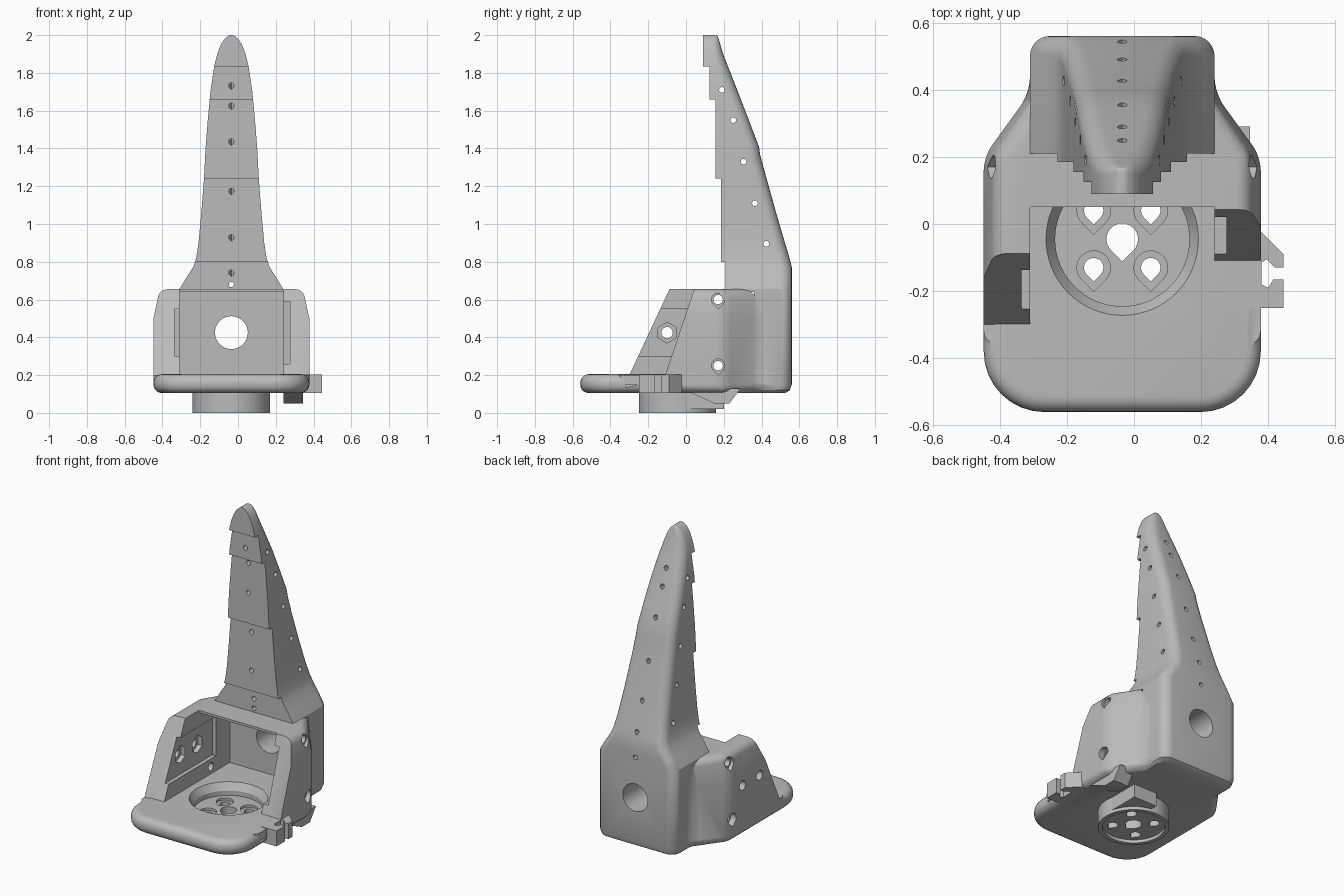
import bpy, bmesh
from math import cos, sin, pi, radians
from mathutils import Vector, Matrix

cube = bpy.data.objects.get("Cube")
if cube:
    bpy.data.objects.remove(cube, do_unlink=True)

CX = -0.035          # middle of the body
grey = bpy.data.materials.new("plain_grey")
grey.use_nodes = True
grey.diffuse_color = (0.5, 0.5, 0.5, 1)
grey.node_tree.nodes["Principled BSDF"].inputs["Base Color"].default_value = (0.5, 0.5, 0.5, 1)


def loft(name, rings):
    """Solid skinned through rings of equal point count."""
    bm = bmesh.new()
    rows = [[bm.verts.new(p) for p in ring] for ring in rings]
    n = len(rows[0])
    for a, b in zip(rows, rows[1:]):
        for i in range(n):
            bm.faces.new((a[i], a[(i + 1) % n], b[(i + 1) % n], b[i]))
    bm.faces.new(rows[0])
    bm.faces.new(rows[-1])
    bmesh.ops.recalc_face_normals(bm, faces=bm.faces)
    mesh = bpy.data.meshes.new(name)
    bm.to_mesh(mesh)
    bm.free()
    mesh.materials.append(grey)
    ob = bpy.data.objects.new(name, mesh)
    bpy.context.scene.collection.objects.link(ob)
    return ob


def prism(name, pts, a, b, axis="z"):
    place = {"x": lambda u, v, w: (w, u, v), "y": lambda u, v, w: (u, w, v),
             "z": lambda u, v, w: (u, v, w)}[axis]
    return loft(name, [[place(u, v, w) for u, v in pts] for w in (a, b)])


def box(name, x0, x1, y0, y1, z0, z1):
    return prism(name, [(x0, y0), (x1, y0), (x1, y1), (x0, y1)], z0, z1)


def circle(cx, cy, r, n=32, turn=0):
    return [(cx + r * cos(2 * pi * i / n + turn), cy + r * sin(2 * pi * i / n + turn)) for i in range(n)]


def teardrop(cx, cy, r):
    arc = [radians(-45 + 270 * i / 20) for i in range(21)]
    return [(cx + r * cos(t), cy + r * sin(t)) for t in arc] + [(cx, cy - r * 1.414)]


def apply(ob):
    dg = bpy.context.evaluated_depsgraph_get()
    mesh = bpy.data.meshes.new_from_object(ob.evaluated_get(dg))
    ob.modifiers.clear()
    ob.data = mesh


def combine(ob, other, op="DIFFERENCE"):
    mod = ob.modifiers.new("combine", "BOOLEAN")
    mod.operation, mod.solver, mod.object = op, "EXACT", other
    apply(ob)
    bpy.data.objects.remove(other, do_unlink=True)


def bevel(ob, width, segments=5):
    mod = ob.modifiers.new("round", "BEVEL")
    mod.width, mod.segments = width, segments
    mod.limit_method, mod.angle_limit = "ANGLE", radians(28)
    apply(ob)


# finger and its back block: lofted, rounded at the back only
def finger_ring(z, w, yb):
    r = min(0.06, w * 0.7)
    arc = [(w - r + r * cos(t), yb - r + r * sin(t)) for t in [pi / 2 * i / 6 for i in range(7)]]
    half = [(w, 0.09)] + arc
    return [(CX + x, y, z) for x, y in half] + [(CX - x, y, z) for x, y in reversed(half)]


sections = [(0.105, 0.25, 0.525), (0.12, 0.267, 0.55), (0.15, 0.275, 0.56), (0.655, 0.275, 0.56),
            (0.72, 0.236, 0.56), (0.77, 0.203, 0.56), (0.82, 0.186, 0.548), (0.9, 0.174, 0.524),
            (1.05, 0.16, 0.48), (1.24, 0.145, 0.427), (1.36, 0.139, 0.394), (1.41, 0.136, 0.386),
            (1.55, 0.125, 0.333), (1.7, 0.111, 0.275), (1.835, 0.091, 0.222), (1.9, 0.075, 0.197),
            (1.95, 0.056, 0.182), (1.98, 0.036, 0.173), (1.995, 0.018, 0.167), (2.0, 0.008, 0.16)]
body = loft("finger_mount", [finger_ring(*s) for s in sections])
# stepped pad seats on the finger front
for y, z0, z1 in [(0.21, 0, 0.8), (0.185, 0.7, 1.24), (0.155, 1.1, 1.66), (0.125, 1.5, 1.835)]:
    combine(body, box("step", -1, 1, -0.2, y, z0, z1))
# cord holes along and across the finger
for z in (0.73, 0.925, 1.17, 1.44, 1.63, 1.745):
    hole = prism("cord_hole", teardrop(CX, 0, 0.014), -0.1, 0.75, "y")
    hole.data.transform(Matrix.Translation((0, 0.17, z)) @ Matrix.Rotation(radians(16), 4, "X"))
    combine(body, hole)
for y, z in [(0.19, 1.71), (0.25, 1.55), (0.305, 1.33), (0.365, 1.11), (0.425, 0.895)]:
    combine(body, prism("cross_hole", circle(y, z, 0.015, 16), -1, 1, "x"))
combine(body, prism("low_hole", circle(CX, 0.68, 0.014, 16), -1, 1, "y"))


# base plate with large round front corners
def mirrored(half):
    return [(CX + x, y) for x, y in half] + [(CX - x, y) for x, y in reversed(half)]


W, R = 0.4125, 0.18
corner = [(W - R + R * sin(t), -0.56 + R - R * cos(t)) for t in [pi / 2 * i / 8 for i in range(9)]]
back = [(W, 0.2), (0.275, 0.39), (0.275, 0.48)]
plate = prism("base_plate", mirrored(corner + back), 0.105, 0.205)
bevel(plate, 0.047)

# housing walls, narrowing a little at the top
outline = mirrored([(W, -0.36)] + back)
housing = loft("housing", [[(CX + (x - CX) * k, y, z) for x, y in outline]
                           for z, k in [(0.108, 1), (0.5, 1), (0.655, 0.92)]])
bevel(housing, 0.04)
# sloped wall fronts, the left one cut back further
for x0, x1, low, high in [(-1, CX, -0.30, -0.085), (CX, 1, -0.11, 0.045)]:
    slope = [(-1, 0.2), (low, 0.2), (high, 0.66), (high, 0.9), (-1, 0.9)]
    combine(housing, prism("slope", slope, x0, x1, "x"))
combine(body, housing, "UNION")
combine(body, plate, "UNION")

# socket boss, key block, foot wedge and side clip
combine(body, prism("boss", circle(CX, -0.045, 0.205, 64), 0, 0.15), "UNION")
combine(body, box("key_block", 0.0, 0.165, 0.0, 0.2, 0.02, 0.15), "UNION")
combine(body, prism("foot", [(0.02, 0.13), (0.02, 0.11), (0.15, 0.05), (0.23, 0.05), (0.29, 0.13)],
                    0.24, 0.345, "x"), "UNION")
clip = [(0.3, -0.25), (0.445, -0.25), (0.445, -0.165), (0.415, -0.165), (0.4, -0.19), (0.38, -0.18),
        (0.38, -0.115), (0.395, -0.105), (0.42, -0.13), (0.445, -0.13), (0.445, -0.09),
        (0.375, -0.02), (0.3, -0.02)]
notch = box("clip_notch", 0.376, 0.5, -0.19, -0.105, 0, 0.3)
combine(body, notch)
combine(body, prism("clip", clip, 0.106, 0.204), "UNION")

# motor pocket, wall recesses and rear opening
combine(body, box("pocket", -0.31, 0.24, -0.7, 0.36, 0.205, 0.64))
combine(body, box("pocket_mouth", -0.31, 0.24, -0.7, 0.05, 0.3, 0.9))
combine(body, box("recess", -0.335, 0, -0.7, 0.22, 0.3, 0.55))
combine(body, box("recess", 0, 0.275, -0.7, 0.2, 0.26, 0.59))
combine(body, prism("rear_opening", circle(CX, 0.425, 0.087, 40), 0, 1, "y"))

# screw holes and nut seats
for y in (-0.10, 0.07):
    combine(body, prism("screw", circle(y, 0.425, 0.03, 20), -0.6, -0.2, "x"))
    combine(body, prism("nut", circle(y, 0.425, 0.055, 6, pi / 6), -0.365, -0.2, "x"))
for z in (0.6, 0.25):
    combine(body, prism("screw", circle(0.17, z, 0.025, 20), -0.6, 0.6, "x"))
    for a, b in [(-0.6, -0.41), (0.34, 0.6)]:
        combine(body, prism("head", teardrop(0.17, z, 0.035), a, b, "x"))

# round socket in the floor with five drop-shaped holes
socket = [(0.23, 0.21), (0.2, 0.16), (0.2, 0.13)]
combine(body, loft("socket", [[(x, y, z) for x, y in circle(CX, -0.045, r, 64)] for r, z in socket]))
combine(body, prism("under_rim", circle(CX, -0.045, 0.18, 64), -0.1, 0.02))
combine(body, prism("centre_hole", teardrop(CX, -0.045, 0.047), -0.1, 0.3))
for sx in (-1, 1):
    for sy in (-1, 1):
        x, y = CX + sx * 0.085, -0.045 + sy * 0.085
        combine(body, prism("hole", teardrop(x, y, 0.029), -0.1, 0.3))
        combine(body, prism("seat", teardrop(x, y, 0.05), 0.115, 0.3))

bpy.ops.object.select_all(action="DESELECT")
body.select_set(True)
bpy.context.view_layer.objects.active = body
bpy.ops.object.shade_smooth_by_angle(angle=radians(30))
